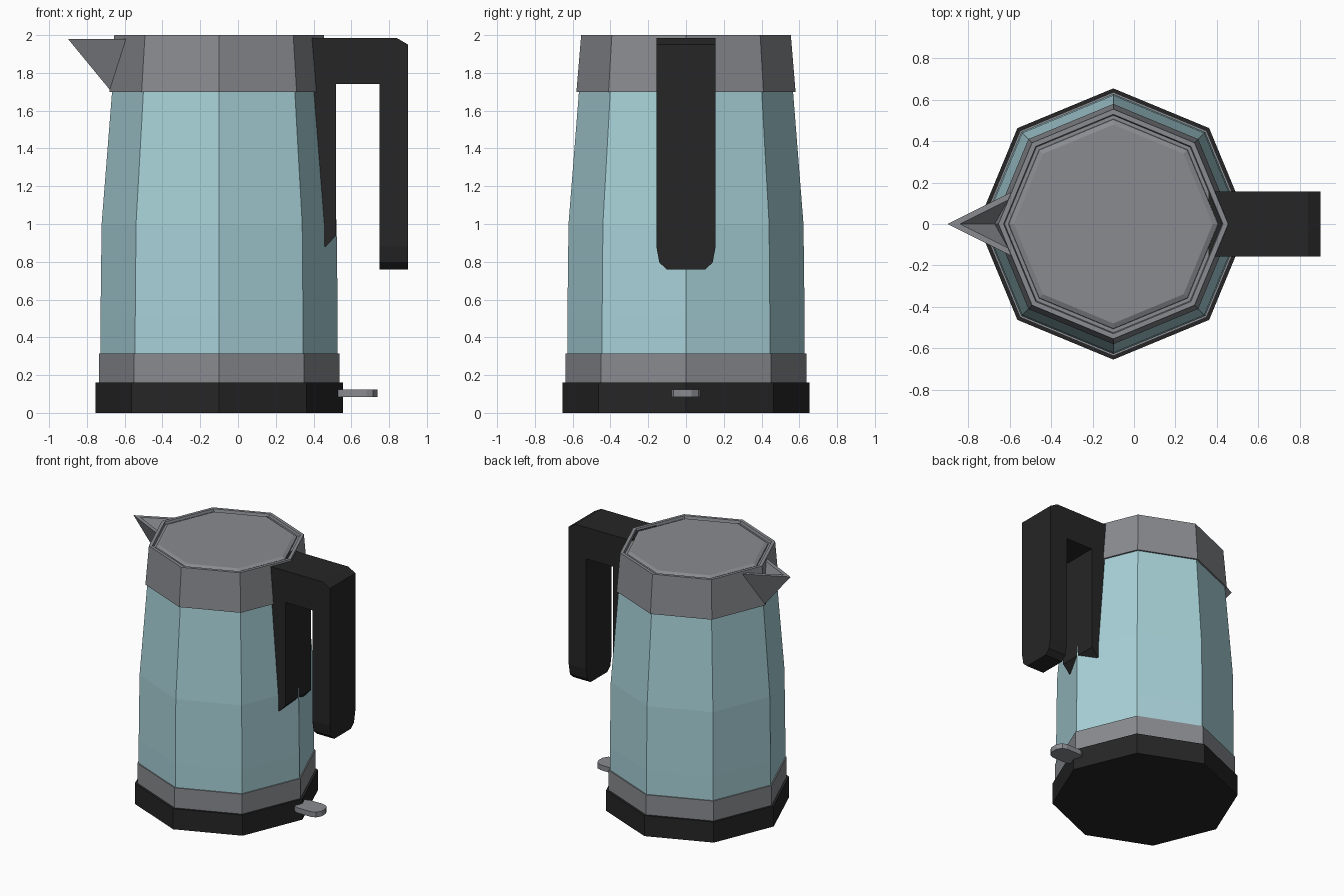
import bpy, bmesh, math

if "Cube" in bpy.data.objects:
    bpy.data.objects.remove(bpy.data.objects["Cube"])

CX = -0.1   # axis of the jug


def material(name, rgb):
    m = bpy.data.materials.new(name)
    m.diffuse_color = (*rgb, 1)
    m.use_nodes = True
    m.node_tree.nodes["Principled BSDF"].inputs["Base Color"].default_value = m.diffuse_color
    return m


GREY = material("grey metal", (0.25, 0.26, 0.28))
BLACK = material("black plastic", (0.019, 0.019, 0.019))
TEAL = material("pale teal", (0.39, 0.64, 0.69))


def finish(name, bm, mat):
    bmesh.ops.recalc_face_normals(bm, faces=bm.faces)
    me = bpy.data.meshes.new(name)
    bm.to_mesh(me)
    bm.free()
    me.materials.append(mat)
    ob = bpy.data.objects.new(name, me)
    bpy.context.collection.objects.link(ob)
    return ob


def lathe(name, profile, mat, n=8):
    """Eight-sided solid from (radius, height) rings, capped at both ends."""
    bm = bmesh.new()
    rings = [[bm.verts.new((CX + r * math.cos(2 * math.pi * i / n),
                            r * math.sin(2 * math.pi * i / n), z))
              for i in range(n)] for r, z in profile]
    for a, b in zip(rings, rings[1:]):
        for i in range(n):
            j = (i + 1) % n
            bm.faces.new((a[i], a[j], b[j], b[i]))
    bm.faces.new(rings[0][::-1])
    bm.faces.new(rings[-1])
    return finish(name, bm, mat)


def prism(points, offset):
    """Extrude a flat outline along the given offset."""
    bm = bmesh.new()
    face = bm.faces.new([bm.verts.new(p) for p in points])
    new = bmesh.ops.extrude_face_region(bm, geom=[face])["geom"]
    bmesh.ops.translate(bm, vec=offset,
                        verts=[v for v in new if isinstance(v, bmesh.types.BMVert)])
    return bm


# Jug: power base, lower band, body, upper band with stepped rim and lid
lathe("power_base", [(0.655, 0), (0.655, 0.16)], BLACK)
lathe("lower_band", [(0.637, 0.155), (0.637, 0.315)], GREY)
lathe("body", [(0.628, 0.31), (0.628, 0.5), (0.622, 1.0), (0.566, 1.71)], TEAL)
lathe("upper_band", [(0.58, 1.7), (0.555, 2.0), (0.53, 2.0), (0.525, 1.98)], GREY)
lathe("lid", [(0.51, 1.97), (0.505, 1.988), (0.48, 2.0)], GREY)

# Handle: arch outline with a grip and a prong resting on the body
outline = [(0.36, 1.985), (0.84, 1.985), (0.9, 1.95), (0.9, 0.76), (0.75, 0.76),
           (0.75, 1.74), (0.52, 1.74), (0.52, 0.94), (0.465, 0.88), (0.36, 0.88)]
bm = prism([(x, -0.157, z) for x, z in outline], (0, 0.314, 0))
tip_edges = [e for e in bm.edges if all(v.co.z < 0.77 for v in e.verts)
             and abs(e.verts[0].co.x - e.verts[1].co.x) > 0.1]
bmesh.ops.bevel(bm, geom=tip_edges, offset=0.055, segments=2, profile=0.5,
                affect='EDGES')
for v in bm.verts:      # stretch the rounding of the grip end upward
    if 0.77 < v.co.z < 0.85:
        v.co.z = 0.76 + (v.co.z - 0.76) * 2.2
finish("handle", bm, BLACK)

# Spout: pointed wedge with a hollow top
bm = bmesh.new()
tip, left, right, low = [bm.verts.new(p) for p in
                         ((-0.9, 0, 1.98), (-0.59, 0.155, 1.98),
                          (-0.59, -0.155, 1.98), (-0.67, 0, 1.70))]
i_tip, i_left, i_right, i_low = [bm.verts.new(p) for p in
                                 ((-0.84, 0, 1.98), (-0.59, 0.125, 1.98),
                                  (-0.59, -0.125, 1.98), (-0.66, 0, 1.77))]
for f in ((tip, right, low), (tip, low, left),
          (i_tip, i_low, i_right), (i_tip, i_left, i_low),
          (tip, i_tip, i_right, right), (tip, left, i_left, i_tip),
          (right, i_right, i_low, low), (left, low, i_low, i_left)):
    bm.faces.new(f)
finish("spout", bm, GREY)

# Switch: small rounded paddle at the base
half = [(0.5, 0.045), (0.56, 0.078), (0.68, 0.078), (0.715, 0.065), (0.738, 0.03)]
loop = half + [(x, -y) for x, y in reversed(half)]
finish("switch", prism([(x, y, 0.085) for x, y in loop], (0, 0, 0.04)), GREY)
